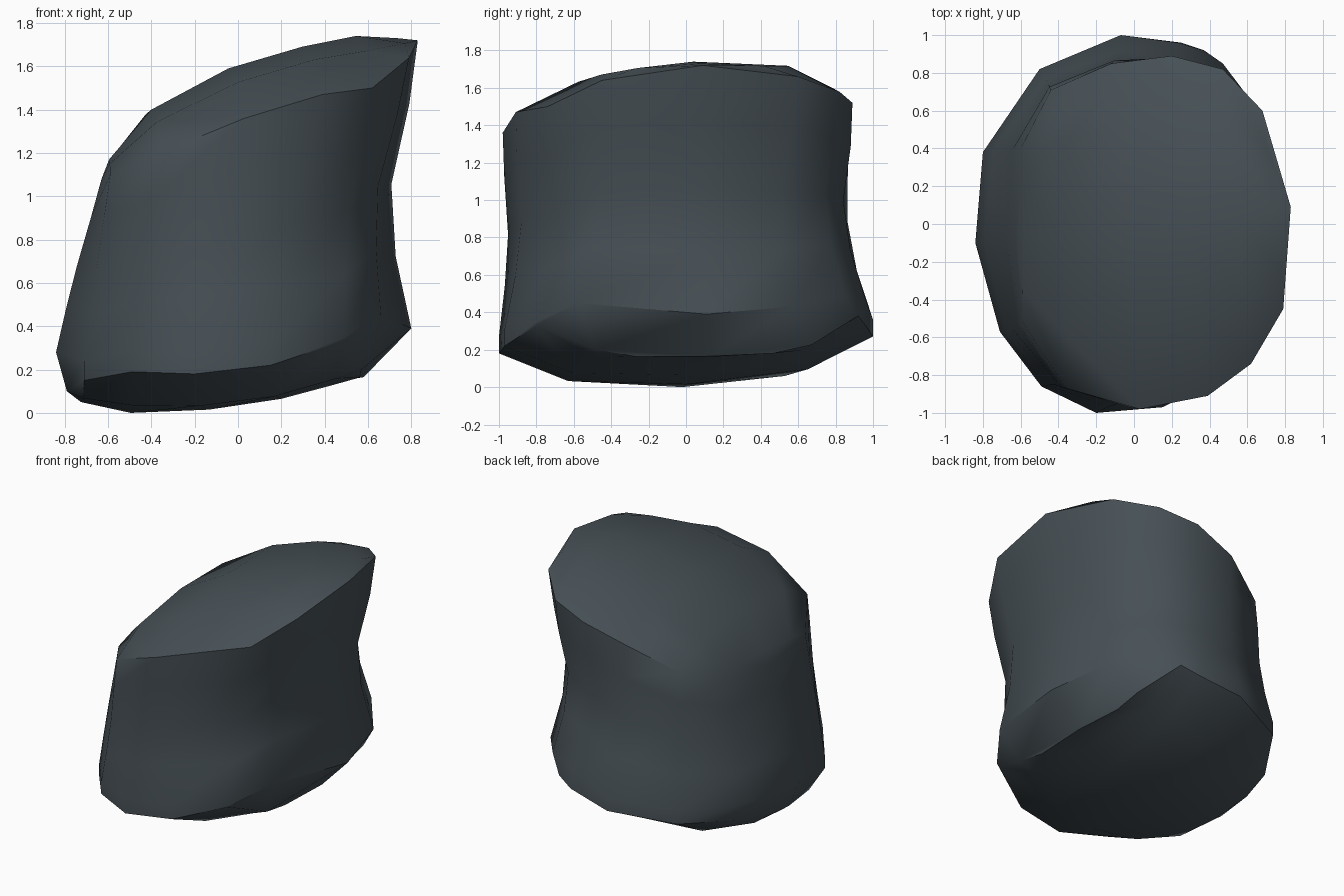
import bpy, bmesh, math
from mathutils import Vector

if "Cube" in bpy.data.objects:
    bpy.data.objects.remove(bpy.data.objects["Cube"])

# Rims run from the right, round the front, to the left, then back round the rear
TOP = [(.83, .09, 1.72), (.79, -.45, 1.64), (.62, -.74, 1.50), (.39, -.91, 1.47),
       (.03, -.98, 1.36), (-.36, -.87, 1.20), (-.59, -.52, 1.10), (-.63, -.05, 1.08),
       (-.60, .40, 1.12), (-.44, .71, 1.26), (-.12, .85, 1.42), (.20, .89, 1.52),
       (.47, .82, 1.58), (.68, .60, 1.66)]
BOTTOM = [(.58, .13, .165), (.57, -.48, .20), (.48, -.80, .33), (.15, -.97, .22),
          (-.20, -1.0, .18), (-.49, -.86, .19), (-.71, -.57, .15), (-.79, -.05, .10),
          (-.74, .45, .17), (-.50, .82, .22), (-.07, 1.0, .27), (.25, .96, .33),
          (.37, .92, .38), (.53, .67, .225)]
# Where the bevel on the right side widens the body above the bottom rim
BEVEL = {0: (.80, .11, .39), 1: (.66, -.58, .45), 2: (.50, -.80, .35),
         7: (-.84, -.10, .28), 8: (-.80, .38, .30), 11: (.23, .96, .47),
         12: (.47, .85, .49), 13: (.69, .56, .43)}
# Centre-line heights of the two domed ends, right to left
TOP_MID = [1.73, 1.74, 1.69, 1.59, 1.40, 1.17]
BOTTOM_MID = [.16, .125, .065, .015, 0, .05]
N = len(TOP)

bm = bmesh.new()


def ring(points):
    return [bm.verts.new(p) for p in points]


def bridge(low, high):
    for i in range(N):
        j = (i + 1) % N
        bm.faces.new((low[j], low[i], high[i], high[j]))


def domed_cap(rim, mids):
    """Span the rim with front-to-back rows arched to the centre-line height."""
    rows = []
    for k, mid in enumerate(mids, 1):
        a, b = rim[k], rim[N - k]
        lift = mid - (a.co.z + b.co.z) / 2
        row = [a]
        for s in (-.63, 0, .65):
            p = a.co.lerp(b.co, (s + 1) / 2)
            p.z += lift * (1 - abs(s) ** 3.3)
            row.append(bm.verts.new(p))
        rows.append(row + [b])
    for i in range(4):
        bm.faces.new((rim[0], rows[0][i], rows[0][i + 1]))
        bm.faces.new((rim[N // 2], rows[-1][i + 1], rows[-1][i]))
        for r, q in zip(rows, rows[1:]):
            bm.faces.new((r[i], q[i], q[i + 1], r[i + 1]))


# Rims and bevel
bevel_points = [Vector(BEVEL.get(i, (p[0], p[1], p[2] + .09))) for i, p in enumerate(BOTTOM)]
bottom = ring(BOTTOM)
rings = [bottom, ring(bevel_points)]

# Sides, pinched at the waist and most of all on the right
for t, depth in ((.25, .75), (.5, 1), (.78, .3)):
    pts = []
    for a, b in zip(bevel_points, TOP):
        p = a.lerp(Vector(b), t)
        r = math.hypot(p.x, p.y)
        pinch = depth * (.07 * (1 + p.x / r) + .015 * p.y / r - .01)
        pts.append((p.x * (1 - pinch), p.y * (1 - pinch), p.z))
    rings.append(ring(pts))
rings.append(ring(TOP))
for low, high in zip(rings, rings[1:]):
    bridge(low, high)

# Domed ends
domed_cap(rings[-1], TOP_MID)
domed_cap(bottom, BOTTOM_MID)
bmesh.ops.recalc_face_normals(bm, faces=bm.faces)

mesh = bpy.data.meshes.new("rock")
bm.to_mesh(mesh)
bm.free()
rock = bpy.data.objects.new("rock", mesh)
bpy.context.collection.objects.link(rock)

# Dark slate stone
slate = bpy.data.materials.new("dark slate")
slate.diffuse_color = (.062, .080, .092, 1)
slate.use_nodes = True
slate.node_tree.nodes["Principled BSDF"].inputs["Base Color"].default_value = slate.diffuse_color
mesh.materials.append(slate)

bpy.context.view_layer.objects.active = rock
rock.select_set(True)
bpy.ops.object.shade_smooth_by_angle(angle=math.radians(42))
